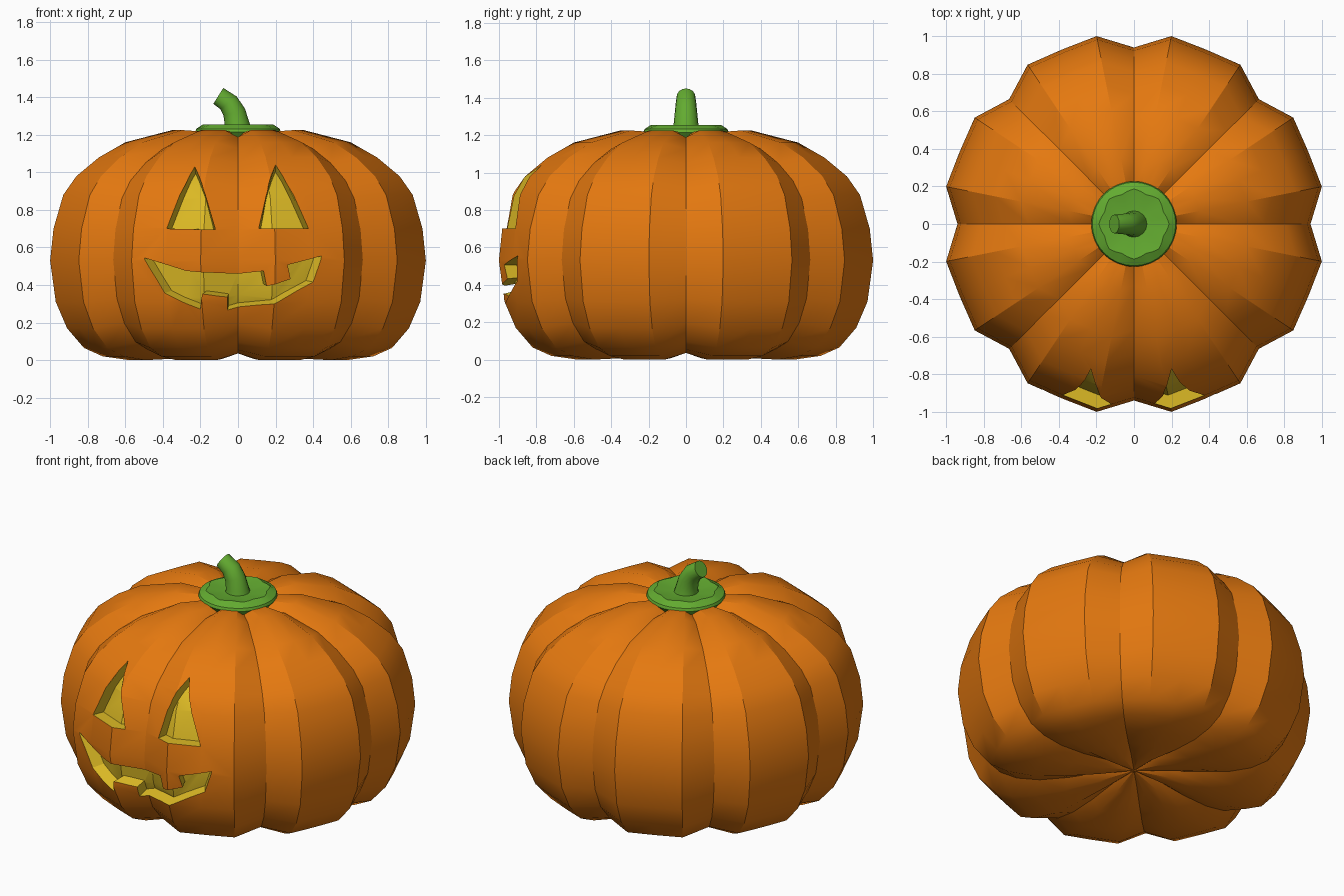
import bpy, bmesh, math
from mathutils import Vector, Matrix
from mathutils.bvhtree import BVHTree

if "Cube" in bpy.data.objects:
    bpy.data.objects.remove(bpy.data.objects["Cube"])


def material(name, rgb):
    m = bpy.data.materials.new(name)
    m.use_nodes = True
    m.diffuse_color = (*rgb, 1)
    m.node_tree.nodes["Principled BSDF"].inputs["Base Color"].default_value = (*rgb, 1)
    return m


orange = material("orange skin", (0.78, 0.19, 0.005))
yellow = material("yellow flesh", (0.72, 0.49, 0.018))
green = material("green stalk", (0.125, 0.41, 0.03))


def make_object(name, bm, mats, index=0):
    bmesh.ops.recalc_face_normals(bm, faces=bm.faces)
    for f in bm.faces:
        f.material_index = index
    me = bpy.data.meshes.new(name)
    bm.to_mesh(me)
    for m in mats:
        me.materials.append(m)
    ob = bpy.data.objects.new(name, me)
    bpy.context.collection.objects.link(ob)
    return ob


def activate(ob):
    bpy.ops.object.select_all(action='DESELECT')
    ob.select_set(True)
    bpy.context.view_layer.objects.active = ob


def subtract(ob, cutter):
    mod = ob.modifiers.new("cut", 'BOOLEAN')
    mod.operation = 'DIFFERENCE'
    mod.solver = 'EXACT'
    mod.object = cutter
    activate(ob)
    bpy.ops.object.modifier_apply(modifier=mod.name)


def smooth(ob, degrees):
    activate(ob)
    bpy.ops.object.shade_smooth_by_angle(angle=math.radians(degrees))


def loft(bm, rings):
    """Skin a list of closed rings and cap both ends."""
    loops = [[bm.verts.new(p) for p in ring] for ring in rings]
    n = len(loops[0])
    for a, b in zip(loops, loops[1:]):
        for i in range(n):
            j = (i + 1) % n
            bm.faces.new((a[i], a[j], b[j], b[i]))
    return loops


# Pumpkin body: eight lobes of four panels, pinched at the grooves
PROFILE = [(0.2, 0.035), (0.4, 0.008), (0.58, 0), (0.72, 0.02), (0.82, 0.065),
           (0.91, 0.17), (0.97, 0.31), (1, 0.53), (0.982, 0.7), (0.93, 0.88),
           (0.86, 0.98), (0.74, 1.08), (0.6, 1.16), (0.35, 1.225), (0.18, 1.215)]
LOBE = [0.94, 1.02, 1.005, 1.02]
MID = 0.6


def pumpkin_mesh(scale=1.0):
    bm = bmesh.new()
    rings = []
    for r, z in PROFILE:
        ring = []
        for i in range(32):
            k = LOBE[i % 4]
            a = math.tau * i / 32
            zz = MID + (z - MID) * (0.94 if i % 4 == 0 else 1)
            ring.append((r * k * math.cos(a), r * k * math.sin(a), zz))
        rings.append(ring)
    loops = loft(bm, rings)
    for loop, z in ((loops[0], 0.07), (loops[-1], 1.19)):
        tip = bm.verts.new((0, 0, z))
        for i in range(32):
            bm.faces.new((loop[i], loop[(i + 1) % 32], tip))
    bmesh.ops.recalc_face_normals(bm, faces=bm.faces)
    centre = Vector((0, 0, MID))
    for v in bm.verts:
        v.co = centre + (v.co - centre) * scale
    return bm


skin = pumpkin_mesh()
tree = BVHTree.FromBMesh(skin)
pumpkin = make_object("pumpkin_body", skin, [orange, yellow])

# Carved face: tapered plugs that follow the skin, hollowed by a smaller body
LEFT_EYE = [(0.2, 1.04), (0.376, 0.7), (0.11, 0.7)]
RIGHT_EYE = [(-0.23, 1.03), (-0.38, 0.7), (-0.12, 0.695)]
MOUTH = [(-0.5, 0.545), (-0.275, 0.475), (0, 0.46), (0.136, 0.475), (0.152, 0.395),
         (0.28, 0.432), (0.264, 0.507), (0.445, 0.555), (0.4, 0.416), (0.195, 0.3),
         (-0.056, 0.267), (-0.056, 0.336), (-0.19, 0.352), (-0.2, 0.272), (-0.39, 0.357)]
plugs = bmesh.new()
for outline, cx, cz, taper in ((LEFT_EYE, 0.19, 0.7, 2.2), (RIGHT_EYE, -0.19, 0.7, 2.2),
                               (MOUTH, 0, 0.5, 1.6)):
    front, back = [], []
    for x, z in outline:
        hit = tree.ray_cast(Vector((x, -3, z)), Vector((0, 1, 0)))[0]
        inward = Vector(((cx - x) * taper, 1, (cz - z) * taper))
        front.append(hit - inward * 0.15)
        back.append(hit + inward * 0.15)
    loops = loft(plugs, [front, back])
    for loop in loops:
        plugs.faces.new(loop)
cutter = make_object("face_cutter", plugs, [orange, yellow], 1)
core = make_object("core_cutter", pumpkin_mesh(0.93), [orange, yellow], 1)
subtract(cutter, core)
subtract(pumpkin, cutter)
for helper in (cutter, core):
    bpy.data.objects.remove(helper)
smooth(pumpkin, 30)

# Collar under the stalk, with a wavy upper rim
collar = bmesh.new()
rings = []
for r, z, wave in ((0.2, 1.18, 0), (0.228, 1.215, 0), (0.222, 1.232, 0),
                   (0.178, 1.255, 0.009), (0.09, 1.24, 0)):
    ring = []
    for i in range(32):
        a = math.tau * i / 32
        rr = r + wave * math.cos(8 * a)
        ring.append((rr * math.cos(a), rr * math.sin(a), z))
    rings.append(ring)
loops = loft(collar, rings)
collar.faces.new(loops[0])
collar.faces.new(loops[-1])
smooth(make_object("stalk_collar", collar, [green]), 25)

# Bent stalk: rings along a path, each tilted towards the right side
stalk = bmesh.new()
rings = []
for x, z, radius, tilt in ((0, 1.22, 0.075, 0), (-0.005, 1.26, 0.066, 5), (-0.02, 1.32, 0.06, 18),
                           (-0.05, 1.37, 0.055, 38), (-0.105, 1.407, 0.05, 58)):
    turn = Matrix.Rotation(-math.radians(tilt), 3, 'Y')
    rings.append([Vector((x, 0, z)) + turn @ Vector((radius * math.cos(a), radius * math.sin(a), 0))
                  for a in (math.tau * i / 16 for i in range(16))])
loops = loft(stalk, rings)
stalk.faces.new(loops[0])
stalk.faces.new(loops[-1])
smooth(make_object("stalk", stalk, [green]), 40)
